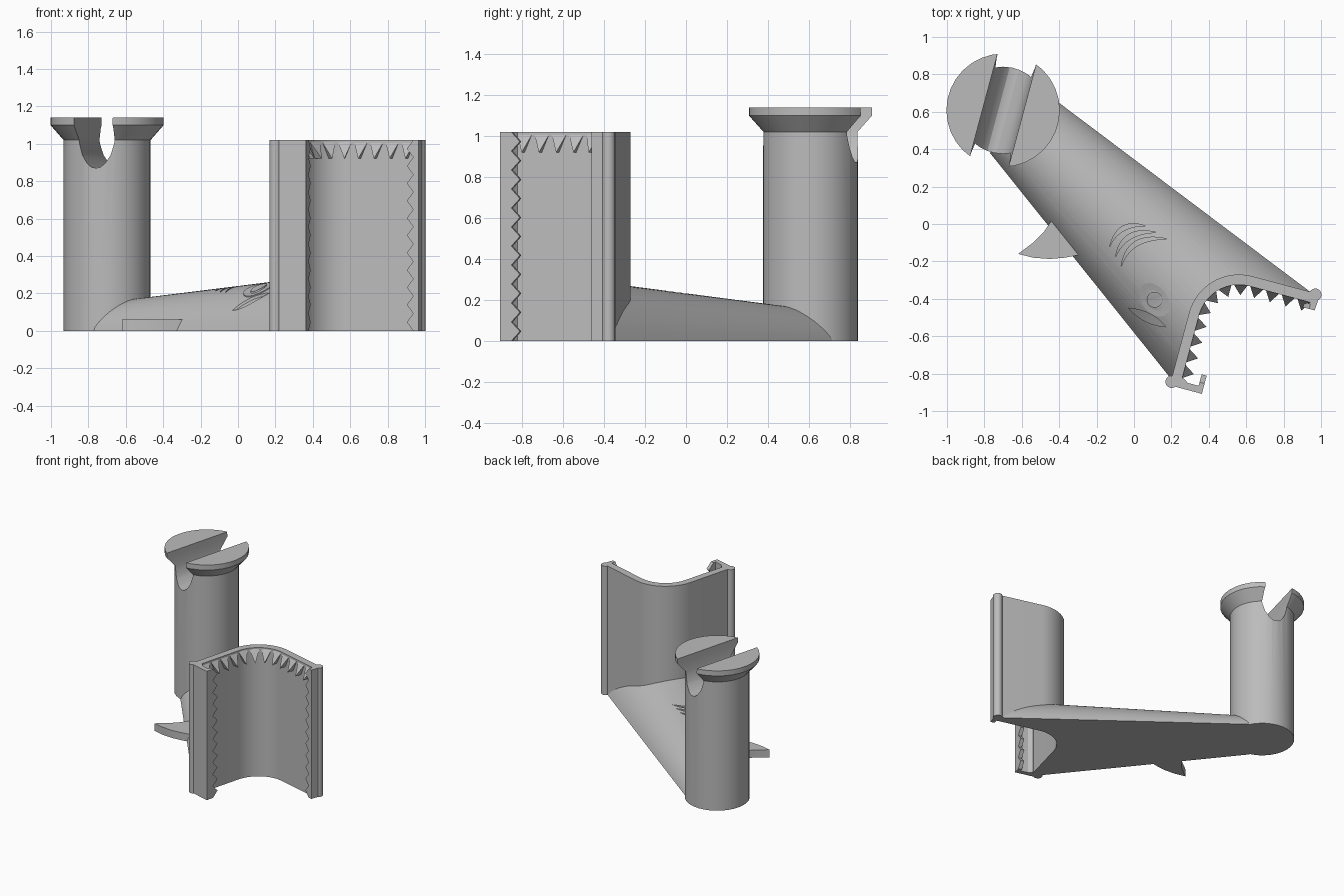
import bpy, bmesh
from math import sin, cos, pi, radians, asin
from mathutils import Vector
from mathutils.bvhtree import BVHTree

cube = bpy.data.objects.get("Cube")
if cube:
    bpy.data.objects.remove(cube)

grey = bpy.data.materials.new("plain grey")
grey.use_nodes = True
colour = (0.5, 0.5, 0.5, 1)
grey.diffuse_color = colour
grey.node_tree.nodes["Principled BSDF"].inputs["Base Color"].default_value = colour


def finish(name, bm, smooth=True):
    bmesh.ops.recalc_face_normals(bm, faces=bm.faces)
    mesh = bpy.data.meshes.new(name)
    bm.to_mesh(mesh)
    bm.free()
    mesh.materials.append(grey)
    ob = bpy.data.objects.new(name, mesh)
    bpy.context.collection.objects.link(ob)
    if smooth:
        shade(ob)
    return ob


def shade(ob):
    bpy.ops.object.select_all(action='DESELECT')
    ob.select_set(True)
    bpy.context.view_layer.objects.active = ob
    bpy.ops.object.shade_smooth_by_angle(angle=radians(25))


def prism(name, points, offset, smooth=True):
    """Closed outline of 3D points, extruded along an offset."""
    bm = bmesh.new()
    face = bm.faces.new([bm.verts.new(p) for p in points])
    made = bmesh.ops.extrude_face_region(bm, geom=[face])["geom"]
    verts = [g for g in made if isinstance(g, bmesh.types.BMVert)]
    bmesh.ops.translate(bm, verts=verts, vec=offset)
    return finish(name, bm, smooth)


def cut(ob, cutter):
    """Subtract the cutter, then remove it."""
    cutter.hide_render = True
    mod = ob.modifiers.new("cut", 'BOOLEAN')
    mod.operation = 'DIFFERENCE'
    mod.solver = 'EXACT'
    mod.object = cutter
    bpy.context.view_layer.update()
    graph = bpy.context.evaluated_depsgraph_get()
    mesh = bpy.data.meshes.new_from_object(ob.evaluated_get(graph))
    ob.modifiers.clear()
    ob.data = mesh
    bpy.data.objects.remove(cutter)
    shade(ob)


# Frame of the mouth panel: corner point and its two wall directions
corner = Vector((0.366, -0.208, 0))
along = Vector((cos(radians(15)), -sin(radians(15)), 0))
down = Vector((-sin(radians(15)), -cos(radians(15)), 0))
TOP = 1.02


def local(a, b, z=0):
    return corner + along * a + down * b + Vector((0, 0, z))


def bend(inset, steps=16):
    """Rounded corner of the panel, inset from its outer face."""
    c, r = 0.275, 0.275 - inset
    return [(c - r * cos(t * pi / 2 / steps), c - r * sin(t * pi / 2 / steps))
            for t in range(steps + 1)]


# Post with flared head, turned from a profile
post_centre = Vector((-0.7, 0.608, 0))
bm = bmesh.new()
rings = []
SIDES = 32
for r, z in [(0.233, 0), (0.233, TOP), (0.303, 1.1), (0.303, 1.14)]:
    rings.append([bm.verts.new(post_centre + Vector((r * cos(2 * pi * i / SIDES),
                  r * sin(2 * pi * i / SIDES), z))) for i in range(SIDES)])
for low, high in zip(rings, rings[1:]):
    for i in range(SIDES):
        j = (i + 1) % SIDES
        bm.faces.new((low[i], low[j], high[j], high[i]))
bm.faces.new(rings[0])
bm.faces.new(rings[-1])
post = finish("slotted_post", bm)

# Rounded slot across the head
half = [(0.108, 1.2), (0.106, 1.08), (0.096, 1.0), (0.078, 0.94), (0.05, 0.895), (0.025, 0.875)]
profile = half + [(0, 0.87)] + [(-x, z) for x, z in reversed(half)]
slot = prism("slot_cutter", [post_centre + along * x + down * 0.5 + Vector((0, 0, z))
                             for x, z in profile], down * -1)
cut(post, slot)

# Tapered body, lofted between two arched sections
sections = [((-0.77, 0.38), (-0.49, 0.715), 0.16), ((0.2, -0.83), (0.965, -0.38), 0.31)]
bm = bmesh.new()
arches = []
for start, end, h in sections:
    s, e = Vector((*start, 0)), Vector((*end, 0))
    w = (e - s).length / 2
    r = (w * w + h * h) / (2 * h)
    spread = asin(w / r)
    arch = []
    for i in range(33):
        t = spread * (i / 16 - 1)
        arch.append(bm.verts.new((s + e) / 2 + (e - s).normalized() * r * sin(t)
                                 + Vector((0, 0, r * cos(t) - r + h))))
    arches.append(arch)
    bm.faces.new(arch)
small, large = arches
for i in range(33):
    j = (i + 1) % 33
    bm.faces.new((small[i], small[j], large[j], large[i]))
bmesh.ops.recalc_face_normals(bm, faces=bm.faces)
tree = BVHTree.FromBMesh(bm)
body = finish("body", bm)

mouth = [(0.03, 0.9)] + bend(0.03) + [(0.9, 0.03), (0.9, 0.9)]
cut(body, prism("mouth_cutter", [local(a, b, -0.1) for a, b in mouth], Vector((0, 0, 0.8))))


def draped(name, outline, low, high):
    """Plate that follows the top of the body."""
    bm = bmesh.new()
    layers = []
    for lift in (low, high):
        layer = []
        for x, y in outline:
            hit = tree.ray_cast(Vector((x, y, 2)), Vector((0, 0, -1)))[0]
            layer.append(bm.verts.new((x, y, (hit.z if hit else 0) + lift)))
        layers.append(layer)
        bm.faces.new(layer)
    n = len(outline)
    for i in range(n):
        j = (i + 1) % n
        bm.faces.new((layers[0][i], layers[0][j], layers[1][j], layers[1][i]))
    bmesh.ops.triangulate(bm, faces=[f for f in bm.faces if len(f.verts) > 4])
    return finish(name, bm, False)


def crescent(start, outer, inner, end, steps=10):
    """Outline between two curves that share their ends."""
    def curve(mid, t):
        return tuple((1 - t) ** 2 * s + 2 * t * (1 - t) * m + t * t * e
                     for s, m, e in zip(start, mid, end))
    return ([curve(outer, i / steps) for i in range(steps)]
            + [curve(inner, 1 - i / steps) for i in range(steps)])


def ellipse(cx, cy, rx, ry, turn, n=24):
    pts = []
    for i in range(n):
        p, q = rx * cos(2 * pi * i / n), ry * sin(2 * pi * i / n)
        pts.append((cx + p * cos(turn) - q * sin(turn), cy + p * sin(turn) + q * cos(turn)))
    return pts


# Gill slits and the crease below the eye
grooves = [
    crescent((-0.13, -0.12), (-0.09, 0.04), (-0.08, -0.01), (0.06, -0.01)),
    crescent((-0.1, -0.18), (-0.07, 0.0), (-0.05, -0.05), (0.12, -0.045)),
    crescent((-0.07, -0.23), (-0.04, -0.03), (-0.02, -0.08), (0.18, -0.08)),
    crescent((-0.03, -0.45), (0.1, -0.46), (0.05, -0.54), (0.17, -0.55)),
]
for outline in grooves:
    cut(body, draped("groove_cutter", outline, -0.015, 0.1))

# Eye
draped("eye", ellipse(0.11, -0.405, 0.1, 0.068, radians(-52)), -0.02, 0.005)
draped("pupil", ellipse(0.11, -0.405, 0.042, 0.042, 0), -0.02, 0.009)

# Side fin
fin = [(-0.44, 0.02), (-0.48, -0.04), (-0.54, -0.1), (-0.62, -0.16), (-0.54, -0.18),
       (-0.45, -0.187), (-0.37, -0.18), (-0.29, -0.165), (-0.25, -0.1)]
prism("side_fin", [Vector((x, y, 0)) for x, y in fin], Vector((0, 0, 0.06)))

# Curved mouth panel
height = Vector((0, 0, TOP))
panel = [(0, 0.65)] + bend(0) + [(0.63, 0), (0.63, 0.055)] + bend(0.055)[::-1] + [(0.055, 0.65)]
prism("mouth_panel", [local(a, b) for a, b in panel], height)

# Beads at the panel ends
for side, (a, b) in (("right", (0.005, 0.657)), ("left", (0.627, 0.008))):
    prism(side + "_bead", [local(a + x, b + y) for x, y in ellipse(0, 0, 0.033, 0.033, 0, 16)], height)

# Hooked rims
hooks = {"right_hook": [(0, 0.635), (0.06, 0.62), (0.09, 0.64), (0.15, 0.64), (0.178, 0.64), (0.178, 0.677), (0, 0.677)],
         "left_hook": [(0.612, 0.02), (0.65, 0.02), (0.645, 0.09), (0.615, 0.09)]}
for name, outline in hooks.items():
    prism(name, [local(a, b) for a, b in outline], height)


# Toothed lips on the hooks
def zigzag(tip, valley, root, count=11):
    step = TOP / count
    edge = [(valley, 0)]
    for i in range(count):
        edge += [(tip, (i + 0.5) * step), (valley, (i + 1) * step)]
    return [(root, 0)] + edge + [(root, TOP)]


prism("right_toothed_lip", [local(0.15, b, z) for b, z in zigzag(0.577, 0.62, 0.66)], along * 0.028, False)
prism("left_toothed_lip", [local(a, 0.062, z) for a, z in zigzag(0.58, 0.615, 0.64)], down * 0.028, False)

# Row of hanging teeth along the inner rim
rim = [Vector(p) for p in [(0.055, 0.63)] + bend(0.055, 24) + [(0.62, 0.055)]]
length = sum((q - p).length for p, q in zip(rim, rim[1:]))


def on_rim(d):
    for p, q in zip(rim, rim[1:]):
        seg = (q - p).length
        if d <= seg:
            return p.lerp(q, d / seg)
        d -= seg
    return rim[-1]


bm = bmesh.new()
COUNT = 12
for i in range(COUNT):
    p, m, q = [on_rim(length * (i + k) / COUNT) for k in (0.02, 0.5, 0.98)]
    side = (q - p).normalized()
    inward = Vector((-side.y, side.x))
    if inward.dot(Vector((1, 1))) < 0:
        inward = -inward
    tip, back = m + inward * 0.055, m - inward * 0.01
    p, q = p - inward * 0.01, q - inward * 0.01
    v = [bm.verts.new(local(*c, z)) for c, z in
         ((p, TOP), (q, TOP), (tip, 0.92), (back, 0.92))]
    for tri in ((0, 1, 2), (0, 2, 3), (1, 3, 2), (0, 3, 1)):
        bm.faces.new([v[k] for k in tri])
finish("rim_teeth", bm, False)
